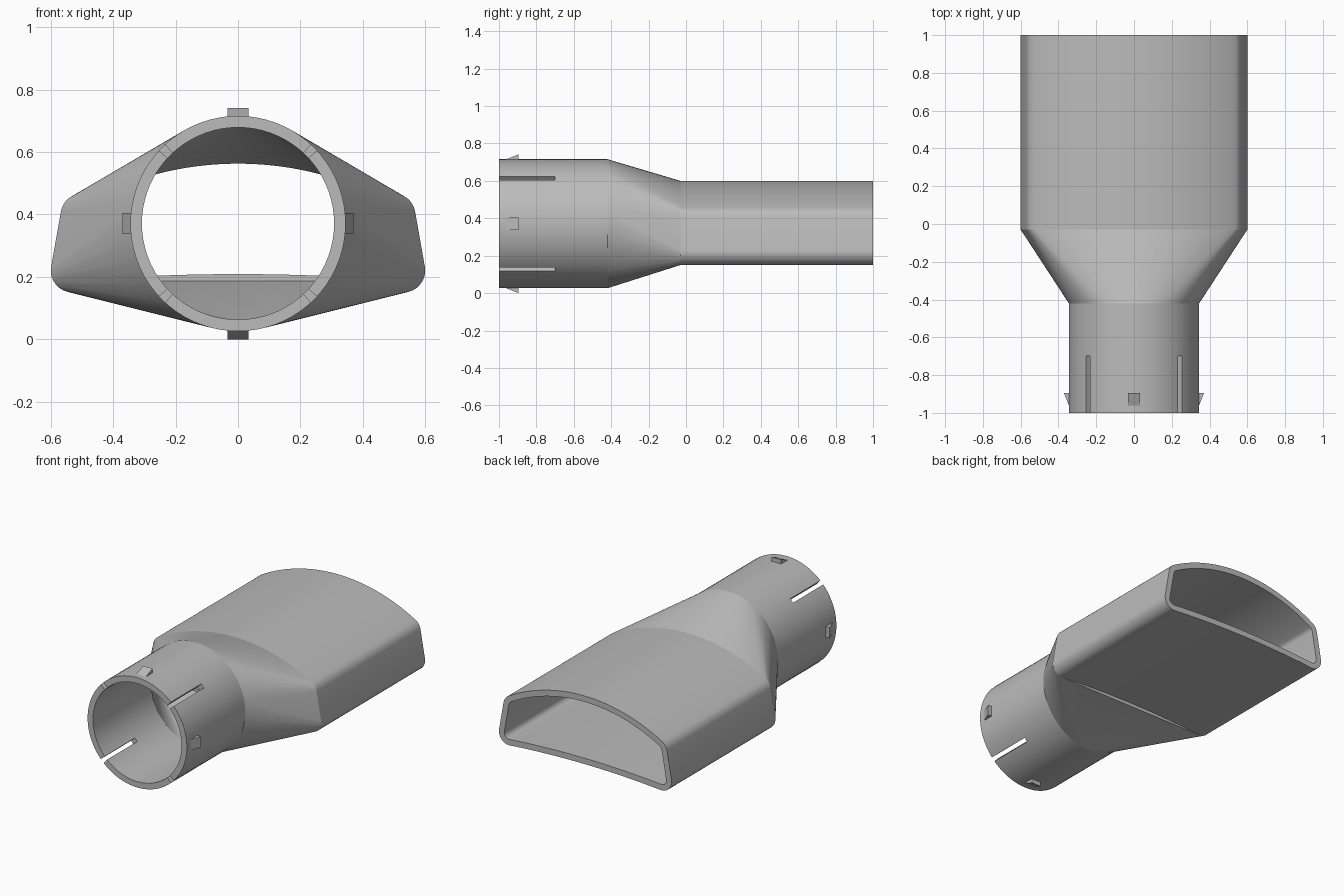
import bpy, bmesh
from math import sin, cos, atan2, radians, degrees, hypot

cube = bpy.data.objects.get("Cube")
if cube:
    bpy.data.objects.remove(cube)

CZ, RAD, WALL = 0.371, 0.345, 0.037          # collar centre height, radius, wall
Y_FRONT, Y_SLOT, Y_NECK, Y_BODY, Y_BACK = -1, -0.7, -0.42, -0.03, 1
SLOT = 2.3                                   # half slot width in degrees

grey = bpy.data.materials.new("plain grey")
grey.use_nodes = True
grey.diffuse_color = (0.5, 0.5, 0.5, 1)
grey.node_tree.nodes["Principled BSDF"].inputs["Base Color"].default_value = (0.5, 0.5, 0.5, 1)


def finish(name, bm, thickness=0, smooth=True):
    mesh = bpy.data.meshes.new(name)
    bm.to_mesh(mesh)
    bm.free()
    mesh.materials.append(grey)
    ob = bpy.data.objects.new(name, mesh)
    bpy.context.collection.objects.link(ob)
    bpy.ops.object.select_all(action='DESELECT')
    ob.select_set(True)
    bpy.context.view_layer.objects.active = ob
    if thickness:
        mod = ob.modifiers.new("wall", 'SOLIDIFY')
        mod.thickness, mod.offset = thickness, -1
        bpy.ops.object.modifier_apply(modifier=mod.name)
    if smooth:
        bpy.ops.object.shade_smooth_by_angle(angle=radians(22))
    return ob


def arc(cx, cz, r, a0, a1, n):
    steps = [radians(a0 + (a1 - a0) * i / n) for i in range(n + 1)]
    return [(cx + r * cos(a), cz + r * sin(a)) for a in steps]


def outlet_section(off, arch):
    """Domed outline with leaning sides, inset by off; arch lifts the floor."""
    r, lean, side, top = 0.07, 10, 0.18, 0.6
    bx, bz = 0.53, 0.15 + r
    tx, tz = bx - side * sin(radians(lean)), bz + side * cos(radians(lean))
    # dome radius that meets the upper corner tangentially
    d = top - tz
    big = (tx * tx + d * d - r * r) / (2 * (d - r))
    a = degrees(atan2(tz - top + big, tx))
    right = arc(bx, bz, r - off, -90, lean, 8) + arc(tx, tz, r - off, lean, a, 5)
    dome = arc(0, top - big, big - off, a, 180 - a, 32)[1:-1]
    left = [(-x, z) for x, z in reversed(right)]
    pts = right + dome + left
    if arch:
        n = 16
        for i in range(1, n):
            u = 2 * i / n - 1
            pts.append((bx * u, 0.15 + off + arch * (1 - u * u)))
    return pts


# angles round the collar, with an edge on each side of every slot
angles = sorted([a for a in range(0, 360, 5) if a % 90 != 45] +
                [q + s for q in (45, 135, 225, 315) for s in (-SLOT, SLOT)])


def circle(r):
    return [(r * cos(radians(a)), CZ + r * sin(radians(a))) for a in angles]


def ring(bm, pts, y):
    return [bm.verts.new((x, y, z)) for x, z in pts]


def bridge(bm, a, b, skip=lambda i: False):
    n = len(a)
    for i in range(n):
        if not skip(i):
            j = (i + 1) % n
            bm.faces.new((a[i], a[j], b[j], b[i]))


# Slotted collar
bm = bmesh.new()
loops = [ring(bm, circle(RAD), y) for y in (Y_FRONT, Y_SLOT, Y_NECK)]
bridge(bm, loops[1], loops[0], lambda i: abs(angles[i] % 90 - 45 + SLOT) < 0.01)
bridge(bm, loops[2], loops[1])
bmesh.ops.recalc_face_normals(bm, faces=bm.faces)
if sum(f.normal.dot(f.calc_center_median() - f.calc_center_median().project((0, 1, 0)))
       - f.normal.z * CZ for f in bm.faces) < 0:
    bmesh.ops.reverse_faces(bm, faces=bm.faces)
finish("slotted_collar", bm, WALL)

# Outlet body with an arched floor
bm = bmesh.new()
outer, inner = outlet_section(0, 0.022), outlet_section(WALL, 0.022)
of, ob_, ib, if_ = (ring(bm, p, y) for p, y in
                    ((outer, Y_BODY), (outer, Y_BACK), (inner, Y_BACK), (inner, Y_BODY)))
for a, b in ((of, ob_), (ob_, ib), (ib, if_), (if_, of)):
    bridge(bm, a, b)
bmesh.ops.recalc_face_normals(bm, faces=bm.faces)
finish("outlet_body", bm)

# Transition: stretched skins from the round neck to the flat-floored outlet
bm = bmesh.new()
for off in (0, WALL):
    verts = ring(bm, circle(RAD - off), Y_NECK) + ring(bm, outlet_section(off, 0), Y_BODY)
    bmesh.ops.convex_hull(bm, input=verts)
    mine = set(verts)
    faces = [f for f in bm.faces if f.verts[0] in mine]
    bmesh.ops.recalc_face_normals(bm, faces=faces)
    caps = [f for f in faces if max(v.co.y for v in f.verts) - min(v.co.y for v in f.verts) < 1e-4]
    skin = [f for f in faces if f not in caps]
    if off:
        bmesh.ops.reverse_faces(bm, faces=skin)
    bmesh.ops.delete(bm, geom=caps, context='FACES_ONLY')
# rear rim of the transition
bridge(bm, ring(bm, outlet_section(0, 0), Y_BODY), ring(bm, outlet_section(WALL, 0), Y_BODY))
bmesh.ops.remove_doubles(bm, verts=bm.verts, dist=1e-5)
bmesh.ops.recalc_face_normals(bm, faces=[f for f in bm.faces if abs(f.normal.y) > 0.999])
for f in bm.faces:
    if f.normal.y < -0.999:
        f.normal_flip()
finish("transition", bm)

# Four wedge catches round the collar
for name, turn in (("left", 0), ("top", 90), ("right", 180), ("bottom", 270)):
    c, s = cos(radians(turn)), sin(radians(turn))
    bm = bmesh.new()
    tris = []
    for w in (-0.033, 0.033):
        prof = [(RAD - 0.01, -0.985), (RAD - 0.01, -0.895), (0.371, -0.895)]
        tris.append([bm.verts.new((r * c - w * s, y, CZ + r * s + w * c)) for r, y in prof])
    bridge(bm, *tris)
    for t in tris:
        bm.faces.new(t)
    bmesh.ops.recalc_face_normals(bm, faces=bm.faces)
    finish(name + "_catch", bm, smooth=False)
